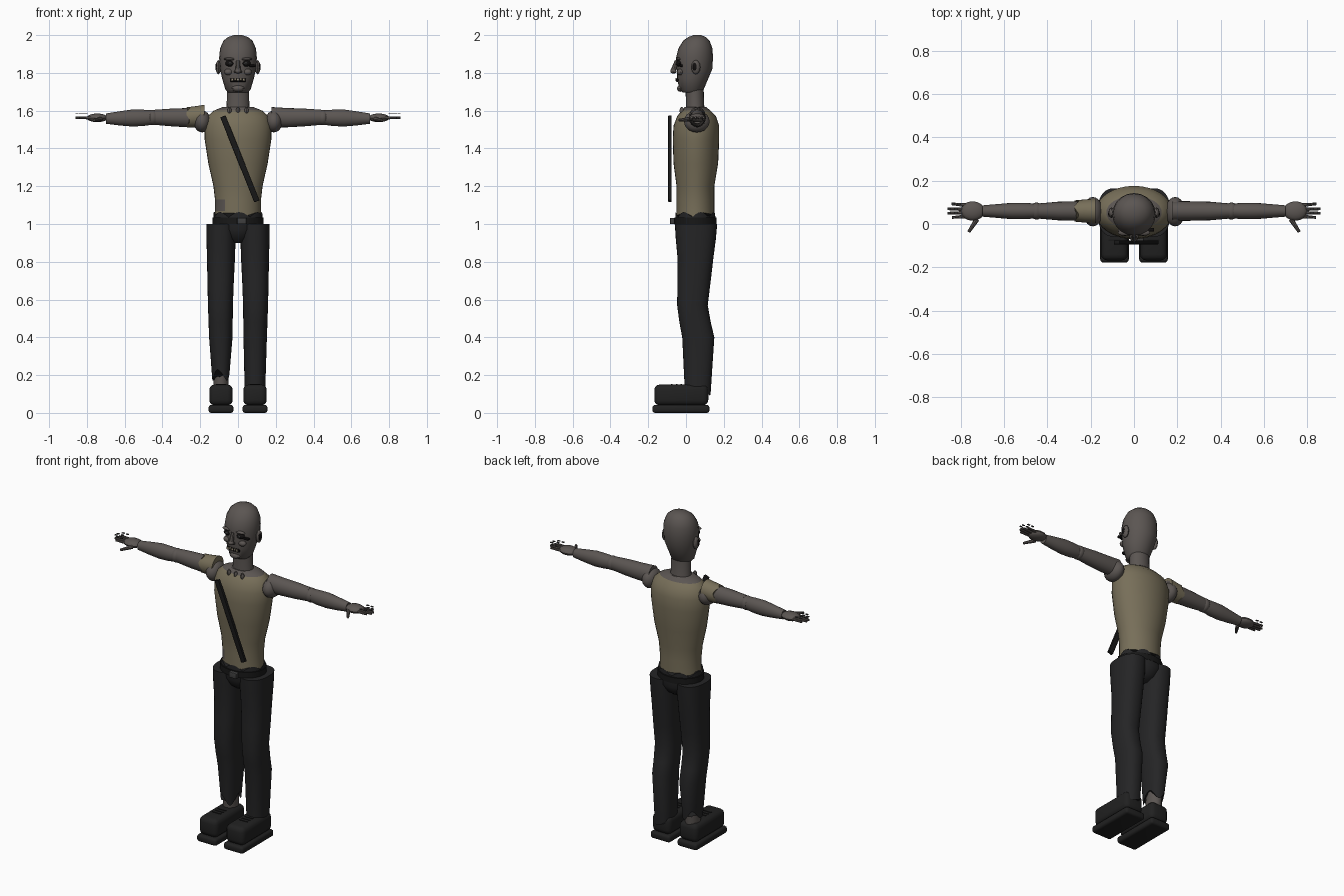
import bpy, bmesh, math
from mathutils import Vector, Matrix

if "Cube" in bpy.data.objects:
    bpy.data.objects.remove(bpy.data.objects["Cube"], do_unlink=True)

made = []


def material(name, r, g, b):
    m = bpy.data.materials.new(name)
    m.use_nodes = True
    m.diffuse_color = (r, g, b, 1)
    m.node_tree.nodes["Principled BSDF"].inputs["Base Color"].default_value = (r, g, b, 1)
    return m


SKIN = material("grey skin", .105, .092, .085)
SHIRT = material("khaki cloth", .185, .158, .1)
CLOTH = material("charcoal cloth", .018, .018, .019)
SHOE = material("shoe black", .015, .015, .015)
LEATHER = material("black leather", .009, .009, .009)
METAL = material("dull metal", .05, .05, .05)
TOOTH = material("stained teeth", .3, .26, .18)
DARK = material("dark hollow", .006, .005, .005)


def finish(name, bm, *mats):
    bmesh.ops.recalc_face_normals(bm, faces=bm.faces)
    mesh = bpy.data.meshes.new(name)
    bm.to_mesh(mesh)
    bm.free()
    ob = bpy.data.objects.new(name, mesh)
    bpy.context.scene.collection.objects.link(ob)
    for m in mats:
        mesh.materials.append(m)
    made.append(ob)
    return ob


def loft(name, sections, mats, sides=24, axis="Z", power=1.0, rag=None, rule=None):
    """Skin rings (t, a, b, ra, rb) along an axis; rag(ring, angle) shifts t, rule picks a material."""
    bm = bmesh.new()
    rings = []
    for k, (t, a, b, ra, rb) in enumerate(sections):
        ring = []
        for i in range(sides):
            ang = math.tau * i / sides
            c, s = math.cos(ang), math.sin(ang)
            u = a + ra * math.copysign(abs(c) ** power, c)
            v = b + rb * math.copysign(abs(s) ** power, s)
            w = t + (rag(k, ang) if rag else 0)
            ring.append(bm.verts.new((u, v, w) if axis == "Z" else (w, u, v)))
        rings.append(ring)
    for lo, hi in zip(rings, rings[1:]):
        for i in range(sides):
            j = (i + 1) % sides
            bm.faces.new((lo[i], lo[j], hi[j], hi[i]))
    bm.faces.new(rings[0])
    bm.faces.new(rings[-1])
    if rule:
        for f in bm.faces:
            f.material_index = rule(f.calc_center_median())
    return finish(name, bm, *mats)


def ball(name, loc, size, mat, seg=16):
    bm = bmesh.new()
    bmesh.ops.create_uvsphere(bm, u_segments=seg, v_segments=seg // 2, radius=1,
                              matrix=Matrix.Translation(loc) @ Matrix.Diagonal((*size, 1)))
    return finish(name, bm, mat)


def box(name, loc, size, mat, bevel=0, roll=0):
    bm = bmesh.new()
    bmesh.ops.create_cube(bm, size=1, matrix=Matrix.Translation(loc) @ Matrix.Rotation(roll, 4, "Y")
                          @ Matrix.Diagonal((*size, 1)))
    if bevel:
        bmesh.ops.bevel(bm, geom=bm.edges[:], offset=bevel, segments=3, profile=.5, affect="EDGES")
    return finish(name, bm, mat)


def rod(name, a, b, r1, r2, mat):
    a, b = Vector(a), Vector(b)
    bm = bmesh.new()
    turn = (b - a).to_track_quat("Z", "Y").to_matrix().to_4x4()
    bmesh.ops.create_cone(bm, cap_ends=True, segments=8, radius1=r1, radius2=r2, depth=(b - a).length,
                          matrix=Matrix.Translation((a + b) / 2) @ turn)
    return finish(name, bm, mat)


# Torso with open neckline and a torn patch at the right flank
def torso_rule(p):
    if p.z > 1.59:
        return 1
    return 1 if p.x < -.075 and p.y < .03 and 1.06 < p.z < 1.13 else 0


loft("torso", [(1.02, 0, .05, .124, .1), (1.07, 0, .05, .122, .1), (1.13, 0, .05, .122, .1),
               (1.2, 0, .05, .13, .1), (1.32, 0, .052, .157, .118), (1.45, 0, .053, .177, .123),
               (1.52, 0, .055, .178, .121), (1.57, 0, .056, .162, .103), (1.6, 0, .053, .128, .077),
               (1.62, 0, .05, .08, .055)], (SHIRT, SKIN), 32, rule=torso_rule)
for x in (-.045, 0, .045):
    ball("collar_tab", (x, -.022, 1.6), (.011, .012, .02), SKIN, 10)

# Pelvis, ragged waist and belt
loft("pelvis", [(.9, 0, .05, .05, .05), (.925, 0, .052, .08, .085), (.97, 0, .054, .115, .108),
                (1.02, 0, .052, .13, .108)], (CLOTH,), 32)
loft("ragged_waist", [(1.0, 0, .05, .13, .106), (1.035, 0, .05, .129, .105)], (CLOTH,), 48,
     rag=lambda k, a: k * .028 * abs(math.sin(3.5 * a + .6)))
loft("belt", [(.998, 0, .05, .136, .112), (1.034, 0, .05, .136, .112)], (LEATHER,), 32)
box("belt_buckle", (.02, -.072, 1.016), (.05, .024, .034), METAL, .004)

# Diagonal chest strap
strap = Vector((.18, 0, -.45))
box("chest_strap", (.01, -.085, 1.345), (.03, .018, strap.length), LEATHER, .003,
    math.atan2(strap.x, strap.z) + math.pi)

# Neck and head
loft("neck", [(1.58, 0, .052, .068, .055), (1.63, 0, .048, .06, .048), (1.73, 0, .045, .058, .048)], (SKIN,), 20)
loft("head", [(1.695, 0, .03, .05, .045), (1.71, 0, .03, .066, .063), (1.77, 0, .035, .084, .083),
              (1.82, 0, .045, .095, .094), (1.88, 0, .045, .1, .098), (1.93, 0, .05, .095, .09),
              (1.97, 0, .055, .077, .07), (1.99, 0, .058, .052, .046), (2.0, 0, .06, .022, .02)], (SKIN,), 20)

# Face
rod("nose_bridge", (0, -.05, 1.865), (0, -.066, 1.815), .009, .014, SKIN)
ball("nose_tip", (0, -.067, 1.81), (.017, .016, .014), SKIN, 12)
ball("chin", (0, -.028, 1.718), (.034, .02, .018), SKIN, 12)
box("mouth", (0, -.047, 1.762), (.085, .012, .018), DARK, .004)
for i in range(5):
    box("tooth", (-.03 + i * .015, -.053, 1.764 + .003 * (i % 2)), (.009, .006, .012), TOOTH, .001)
for s in (-1, 1):
    ball("eye_socket", (s * .042, -.036, 1.85), (.026, .017, .017), DARK, 12)
    ball("eye", (s * .042, -.046, 1.85), (.012, .01, .009), METAL, 10)
    ball("brow", (s * .042, -.04, 1.873), (.033, .014, .009), SKIN, 12)
    ball("cheek", (s * .05, -.03, 1.805), (.024, .018, .017), SKIN, 12)
    ball("nostril", (s * .013, -.06, 1.806), (.008, .01, .008), SKIN, 8)
    ball("ear", (s * .104, .052, 1.83), (.014, .024, .038), SKIN, 12)
    ball("ear_hollow", (s * .114, .046, 1.832), (.006, .013, .022), DARK, 10)
box("eye_bruise", (.076, -.026, 1.838), (.034, .016, .012), DARK, .003)

# Arms and hands
for s, side in ((-1, "right"), (1, "left")):
    def along(name, rows, mat):
        loft(side + name, [(s * t, .06, z, ry, rz) for t, z, ry, rz in rows], (mat,), 20, "X")

    ball(side + "_shoulder", (s * .19, .057, 1.543), (.046, .068, .058), SKIN, 20)
    along("_upper_arm", [(.178, 1.565, .046, .054), (.26, 1.563, .045, .051), (.35, 1.564, .043, .047),
                         (.44, 1.565, .035, .04)], SKIN)
    ball(side + "_elbow", (s * .45, .06, 1.564), (.033, .04, .041), SKIN)
    along("_forearm", [(.46, 1.564, .034, .039), (.5, 1.562, .038, .043), (.56, 1.561, .038, .045),
                       (.63, 1.559, .032, .037), (.7, 1.558, .026, .027)], SKIN)
    ball(side + "_hand", (s * .745, .06, 1.562), (.056, .045, .023), SKIN)
    rod(side + "_thumb", (s * .725, .022, 1.556), (s * .763, -.037, 1.55), .012, .007, SKIN)
    for y, tip in ((.03, .84), (.05, .86), (.07, .86), (.093, .842)):
        rod(side + "_finger", (s * .77, .06 + (y - .06) * .8, 1.562), (s * tip, y, 1.563), .009, .006, SKIN)
        for back in (.008, .036):
            box(side + "_finger_plate", (s * (tip - back), y, 1.584), (.016, .009, .004), METAL)

    # Legs, with the right trouser torn shorter over a bare shin
    torn = s < 0
    hem = .2 if torn else .105
    loft(side + "_trouser_leg", [(hem, s * .09, .062, .046 if torn else .054, .068),
                                 (.4, s * .091, .065, .062, .085), (.48, s * .092, .048, .064, .083),
                                 (.57, s * .093, .034, .066, .081), (.7, s * .092, .043, .07, .088),
                                 (.82, s * .09, .05, .074, .095), (.92, s * .09, .052, .077, .106),
                                 (1.0, s * .09, .053, .078, .112)], (CLOTH,), 32, power=.85,
         rag=lambda k, a: (.03 if torn else .012) * math.sin(3 * a + 1) if k == 0 else 0)
    loft(side + "_shin", [(.1, s * .09, .062, .04, .045), (.3, s * .09, .062, .042, .06)], (SKIN,), 16)

    # Shoes
    box(side + "_shoe_sole", (s * .09, -.027, .021), (.132, .302, .042), SHOE, .014)
    box(side + "_shoe_upper", (s * .09, -.025, .095), (.124, .286, .11), SHOE, .028)
    for y in (-.075, -.05, -.025):
        box(side + "_shoe_lace", (s * .09, y, .15), (.055, .008, .006), LEATHER)

# Torn sleeve on the right shoulder
loft("torn_sleeve", [(-.265, .06, 1.565, .05, .054), (-.23, .06, 1.567, .053, .056),
                     (-.178, .06, 1.573, .056, .058)], (SHIRT,), 24, "X",
     rag=lambda k, a: .01 * math.sin(4 * a) if k == 0 else 0)

# Smooth shading with sharp edges kept
bpy.ops.object.select_all(action="DESELECT")
for ob in made:
    ob.select_set(True)
bpy.context.view_layer.objects.active = made[0]
bpy.ops.object.shade_smooth_by_angle(angle=math.radians(35))
